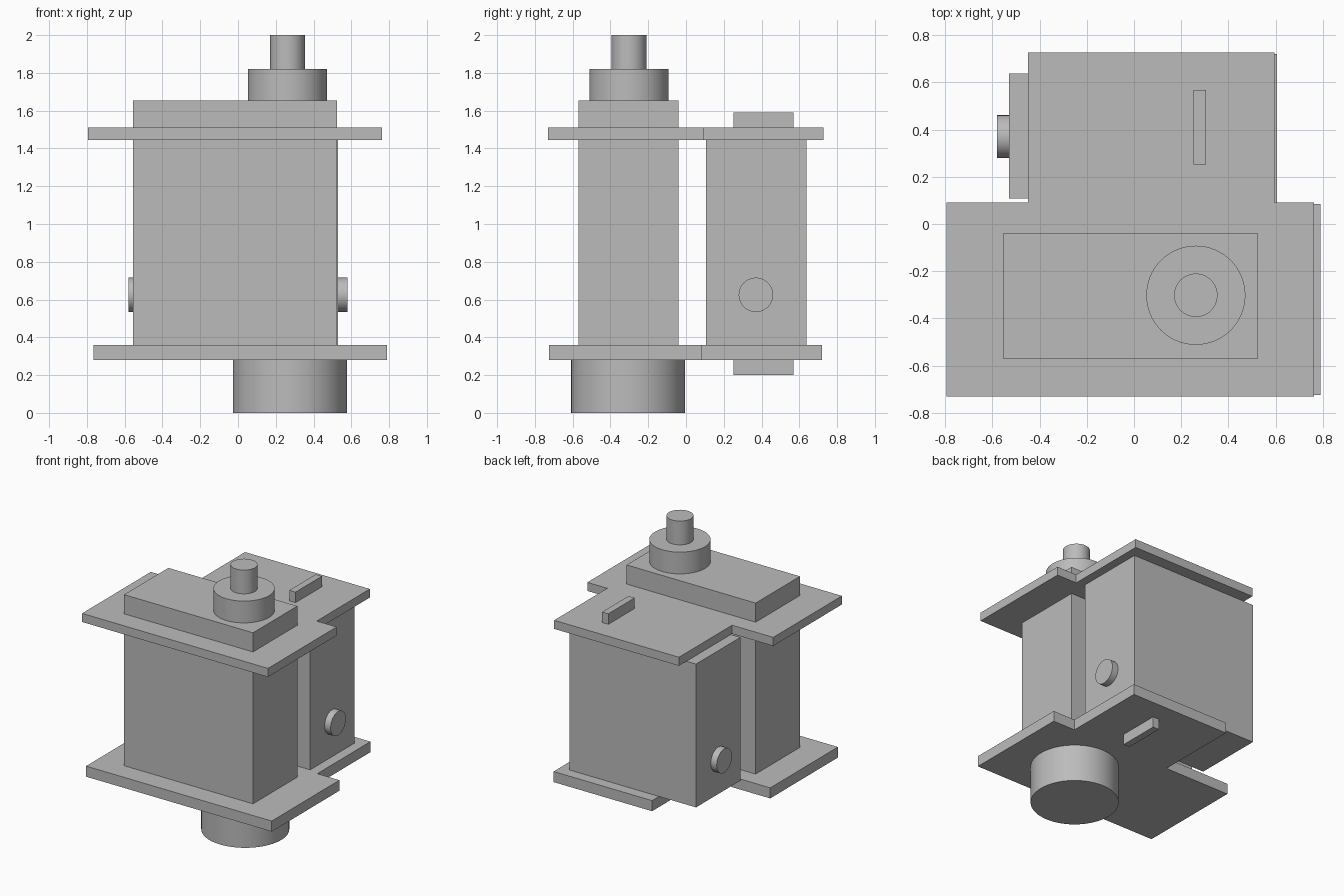
import bpy
import bmesh
from math import radians, pi
from mathutils import Matrix, Vector

cube = bpy.data.objects.get("Cube")
if cube:
    bpy.data.objects.remove(cube, do_unlink=True)

# One plain grey for the whole assembly
grey = bpy.data.materials.new("plain grey")
grey.use_nodes = True
COLOUR = (0.5, 0.5, 0.5, 1)
grey.diffuse_color = COLOUR
grey.node_tree.nodes["Principled BSDF"].inputs["Base Color"].default_value = COLOUR


def finish(name, bm, smooth=False):
    bmesh.ops.recalc_face_normals(bm, faces=bm.faces)
    mesh = bpy.data.meshes.new(name)
    bm.to_mesh(mesh)
    bm.free()
    mesh.materials.append(grey)
    obj = bpy.data.objects.new(name, mesh)
    bpy.context.collection.objects.link(obj)
    if smooth:
        bpy.ops.object.select_all(action='DESELECT')
        bpy.context.view_layer.objects.active = obj
        obj.select_set(True)
        bpy.ops.object.shade_smooth_by_angle(angle=radians(30))
    return obj


def extruded(name, outline, z0, z1):
    """Flat outline pulled up from z0 to z1."""
    bm = bmesh.new()
    face = bm.faces.new([bm.verts.new((x, y, z0)) for x, y in outline])
    side = bmesh.ops.extrude_face_region(bm, geom=[face])
    top = [v for v in side["geom"] if isinstance(v, bmesh.types.BMVert)]
    bmesh.ops.translate(bm, verts=top, vec=(0, 0, z1 - z0))
    return finish(name, bm)


def box(name, x, y, z):
    return extruded(name, [(x[0], y[0]), (x[1], y[0]), (x[1], y[1]), (x[0], y[1])], *z)


def cylinder(name, radius, start, end):
    """Round bar between two points along x or z."""
    start, end = Vector(start), Vector(end)
    axis = end - start
    turn = Matrix.Rotation(pi / 2, 4, 'Y') if abs(axis.x) > 0 else Matrix()
    bm = bmesh.new()
    bmesh.ops.create_cone(bm, cap_ends=True, segments=64, radius1=radius, radius2=radius,
                          depth=axis.length, matrix=Matrix.Translation((start + end) / 2) @ turn)
    return finish(name, bm, smooth=True)


def stepped_plate(name, front_x, back_x, y, z):
    """Wide front plate with a narrower tongue to the back; y = front, step, back."""
    (fl, fr), (bl, br) = front_x, back_x
    outline = [(fl, y[0]), (fr, y[0]), (fr, y[1]), (br, y[1]),
               (br, y[2]), (bl, y[2]), (bl, y[1]), (fl, y[1])]
    return extruded(name, outline, *z)


# Mounting plates
stepped_plate("bottom_plate", (-0.765, 0.79), (-0.22, 0.605), (-0.725, 0.085, 0.72), (0.28, 0.36))
stepped_plate("top_plate", (-0.795, 0.762), (-0.45, 0.595), (-0.73, 0.092, 0.727), (1.445, 1.51))

# Two upright housings; the front one rises through the top plate
box("front_housing", (-0.555, 0.525), (-0.57, -0.04), (0.36, 1.655))
box("back_housing", (-0.53, 0.53), (0.107, 0.637), (0.36, 1.445))

# Drive wheel below, collar and shaft above
cylinder("bottom_wheel", 0.302, (0.275, -0.306, 0), (0.275, -0.306, 0.28))
cylinder("top_collar", 0.21, (0.262, -0.302, 1.655), (0.262, -0.302, 1.82))
cylinder("top_shaft", 0.092, (0.262, -0.302, 1.82), (0.262, -0.302, 2))

# Small bosses on both ends of the back housing
for side, label in ((1, "left"), (-1, "right")):
    cylinder(label + "_boss", 0.091, (side * 0.53, 0.37, 0.625), (side * 0.58, 0.37, 0.625))

# Narrow tabs standing out of the plates
for label, z in (("top", (1.51, 1.59)), ("bottom", (0.2, 0.28))):
    box(label + "_tab", (0.253, 0.305), (0.252, 0.568), z)
